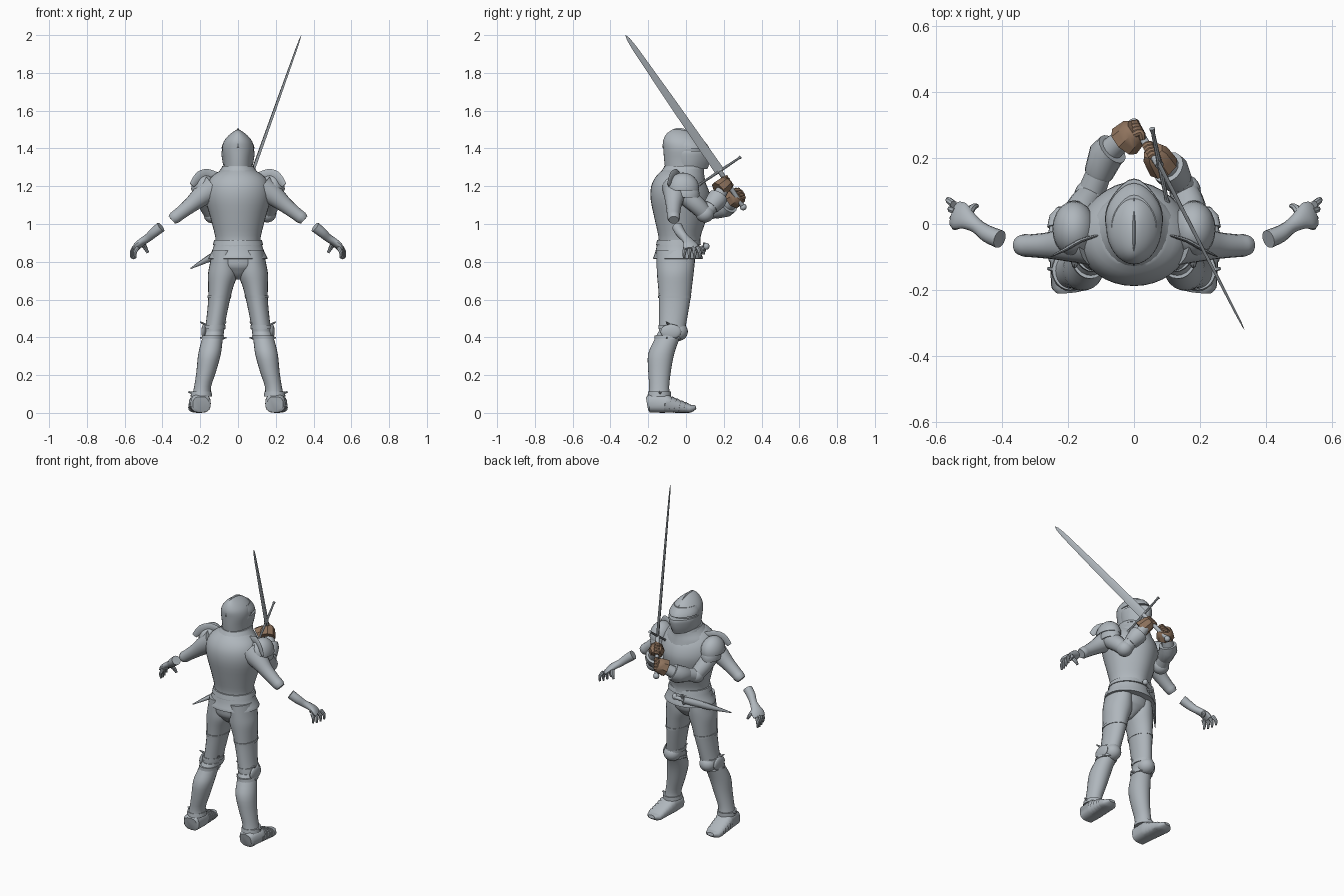
import bpy, bmesh, math
from mathutils import Vector as V


def material(name, col):
    m = bpy.data.materials.new(name)
    m.diffuse_color = (*col, 1)
    return m


STEEL = material("steel grey", (0.43, 0.47, 0.505))
LEATHER = material("brown leather", (0.275, 0.172, 0.11))


def finish(name, bm, mat, angle=38):
    bmesh.ops.recalc_face_normals(bm, faces=bm.faces)
    for f in bm.faces:
        f.smooth = True
    for e in bm.edges:
        e.smooth = len(e.link_faces) == 2 and e.calc_face_angle(0) < math.radians(angle)
    me = bpy.data.meshes.new(name)
    bm.to_mesh(me)
    bm.free()
    me.materials.append(mat)
    ob = bpy.data.objects.new(name, me)
    bpy.context.collection.objects.link(ob)
    return ob


def smooth_path(rows, steps):
    """Catmull-Rom interpolation of tuples."""
    if steps < 2:
        return rows
    out = []
    for i in range(len(rows) - 1):
        a, b, c, d = rows[max(i - 1, 0)], rows[i], rows[i + 1], rows[min(i + 2, len(rows) - 1)]
        for k in range(steps):
            t = k / steps
            out.append(tuple(0.5 * (2 * q + (r - p) * t + (2 * p - 5 * q + 4 * r - s) * t * t
                                    + (3 * q - p - 3 * r + s) * t ** 3)
                             for p, q, r, s in zip(a, b, c, d)))
    return out + [rows[-1]]


def skin(name, rings, mat):
    bm = bmesh.new()
    vs = [[bm.verts.new(p) for p in r] for r in rings]
    n = len(rings[0])
    for a, b in zip(vs, vs[1:]):
        for i in range(n):
            bm.faces.new((a[i], a[(i + 1) % n], b[(i + 1) % n], b[i]))
    bm.faces.new(vs[0])
    bm.faces.new(vs[-1])
    return finish(name, bm, mat)


def loft(name, rows, s=1, mat=STEEL, n=24, steps=3, ridge=0.0):
    """Level rings: x, y, z, half width, half depth; ridge pulls the +y edge out."""
    rings = []
    for x, y, z, rx, ry in smooth_path(rows, steps):
        ring = []
        for i in range(n):
            a = 2 * math.pi * i / n
            ring.append((s * x + rx * math.cos(a),
                         y + ry * math.sin(a) + ridge * max(0, math.sin(a)) ** 6, z))
        rings.append(ring)
    return skin(name, rings, mat)


def boxy(v, power):
    return math.copysign(abs(v) ** power, v)


def tube(name, rows, s=1, mat=STEEL, n=14, steps=3, ref=(0, 0, 1), power=1):
    """Path rings: x, y, z, radius across, radius along ref; power under 1 squares the section."""
    rows = [r if len(r) == 5 else (*r, r[3]) for r in rows]
    rows = smooth_path([(s * r[0], *r[1:]) for r in rows], steps)
    pts = [V(r[:3]) for r in rows]
    rings = []
    for i, (p, r) in enumerate(zip(pts, rows)):
        d = (pts[min(i + 1, len(pts) - 1)] - pts[max(i - 1, 0)]).normalized()
        u = d.cross(V(ref)).normalized()
        v = u.cross(d)
        rings.append([p + u * r[3] * boxy(math.cos(2 * math.pi * k / n), power)
                      + v * r[4] * boxy(math.sin(2 * math.pi * k / n), power) for k in range(n)])
    return skin(name, rings, mat)


def dome(name, loc, size, s=1, cut=None, mat=STEEL):
    """Ellipsoid shell, optionally keeping only the part above a unit height."""
    bm = bmesh.new()
    bmesh.ops.create_uvsphere(bm, u_segments=20, v_segments=12, radius=1)
    if cut is not None:
        bmesh.ops.bisect_plane(bm, geom=bm.verts[:] + bm.edges[:] + bm.faces[:],
                               plane_co=(0, 0, cut), plane_no=(0, 0, -1), clear_outer=True)
    for v in bm.verts:
        v.co = V((s * loc[0], loc[1], loc[2])) + V(a * b for a, b in zip(v.co, size))
    ob = finish(name, bm, mat)
    if cut is not None:
        ob.modifiers.new("thickness", "SOLIDIFY").thickness = 0.006
    return ob


# Torso, pelvis, skirt and belt
loft("cuirass", [(0, -.04, .90, .118, .105), (0, -.04, .94, .122, .107), (0, -.035, 1.03, .145, .132),
                 (0, -.035, 1.13, .172, .152), (0, -.042, 1.2, .168, .142), (0, -.045, 1.25, .14, .115),
                 (0, -.035, 1.285, .09, .09)], n=36, ridge=.012)
loft("pelvis", [(0, -.055, .705, .012, .03), (0, -.055, .725, .045, .06), (0, -.055, .755, .1, .085),
                (0, -.055, .79, .137, .101), (0, -.05, .9, .12, .105)], n=32)
loft("skirt_plate", [(0, -.042, .816, .156, .13), (0, -.042, .82, .157, .132), (0, -.042, .85, .141, .121),
                     (0, -.042, .88, .13, .114), (0, -.042, .91, .124, .108)], n=32, steps=2)
loft("belt", [(0, -.04, .888, .133, .119), (0, -.04, .916, .126, .113)], n=32, steps=1)

# Collar and helmet
loft("collar_plate", [(0, -.035, 1.215, .142, .128), (0, -.035, 1.245, .132, .122),
                      (0, -.025, 1.275, .104, .108), (0, -.015, 1.305, .082, .1)], ridge=.012)
loft("collar_rim", [(0, -.012, 1.29, .09, .108), (0, -.012, 1.308, .083, .103)], steps=1)
loft("helmet_skull", [(0, -.01, 1.29, .073, .1), (0, -.01, 1.34, .077, .106), (0, -.012, 1.395, .084, .108),
                      (0, -.018, 1.435, .076, .104), (0, -.026, 1.467, .052, .084),
                      (0, -.036, 1.488, .026, .055), (0, -.045, 1.5, .005, .02)], n=32)
loft("visor", [(0, .01, 1.29, .073, .08), (0, .014, 1.33, .082, .093), (0, .016, 1.37, .088, .1),
               (0, .016, 1.386, .087, .098)], n=32, ridge=.022)
loft("brow_plate", [(0, .012, 1.401, .087, .1), (0, .006, 1.42, .083, .095),
                    (0, -.006, 1.448, .068, .082)], n=32, ridge=.012)
tube("helmet_comb", [(0, -.121, 1.405, .004, .006), (0, -.107, 1.45, .004, .008), (0, -.08, 1.483, .005, .01),
                     (0, -.04, 1.497, .005, .012), (0, .01, 1.483, .005, .012),
                     (0, .065, 1.448, .004, .01), (0, .1, 1.415, .003, .008)], n=8)

for s in (-1, 1):
    # Leg plates
    loft("thigh", [(.07, -.055, .86, .066, .1), (.077, -.055, .79, .072, .1), (.08, -.057, .735, .079, .097),
                   (.091, -.058, .67, .067, .09), (.1, -.06, .6, .058, .083), (.115, -.068, .5, .052, .074),
                   (.126, -.075, .43, .052, .068)], s)
    loft("thigh_band", [(.098, -.06, .622, .064, .088), (.1, -.06, .608, .062, .087)], s, steps=1)
    loft("shin", [(.126, -.08, .43, .052, .066), (.138, -.105, .38, .056, .066), (.151, -.132, .31, .06, .069),
                  (.168, -.14, .22, .052, .06), (.187, -.142, .14, .045, .053),
                  (.193, -.142, .09, .05, .057)], s)
    for z, x, y in ((.455, .123, -.073), (.4, .133, -.094)):
        loft("knee_band", [(x, y, z + .01, .058, .072), (x + .003, y, z - .01, .059, .073)], s, steps=1)
    dome("knee_cap", (.128, -.045, .43), (.052, .055, .05), s)
    dome("knee_wing", (.18, -.08, .43), (.014, .055, .04), s)
    for dz in (-.035, .035):
        for x0, x1 in ((.17, .2), (.085, .062)):
            tube("knee_strap_end", [(x0, -.09, .43 + dz, .009), (x1, -.105, .44 + dz * 1.2, .003)], s, n=6, steps=1)

    # Armoured foot with overlapping lames
    foot = [(.197, -.203, .048, .042, .038), (.198, -.192, .05, .053, .048), (.2, -.11, .05, .056, .05)]
    for i in range(5):
        y, h = -.105 + i * .025, .049 - i * .005
        foot += [(.202 + .002 * i, y, h, .058 - .001 * i, h),
                 (.202 + .002 * i, y + .024, h - .007, .052 - .001 * i, h - .007)]
    foot += [(.21, .028, .024, .046, .02), (.211, .052, .03, .022, .01)]
    tube("foot_plate", foot, s, n=20, steps=1, power=.75)
    loft("ankle_cuff", [(.194, -.14, .112, .054, .06), (.194, -.142, .088, .057, .062)], s, steps=1)
    tube("ankle_buckle", [(.23, -.14, .1, .01), (.262, -.135, .112, .005)], s, n=6, steps=1)

    # Shoulder plates and upstanding guard
    dome("shoulder_plate", (.182, -.015, 1.187), (.066, .085, .085), s, cut=-.1)
    dome("shoulder_lower_plate", (.182, .0, 1.155), (.054, .072, .075), s, cut=-.2)
    tube("shoulder_guard", [(.11, -.035, 1.255, .004, .018), (.16, -.05, 1.265, .006, .026),
                            (.205, -.075, 1.25, .006, .028), (.245, -.095, 1.205, .003, .015)], s, n=8)

    # Lowered sleeve, stopping short of the separate forearm
    tube("sleeve", [(.13, -.055, 1.19, .072), (.19, -.06, 1.15, .057), (.25, -.065, 1.1, .042),
                    (.31, -.066, 1.053, .035), (.335, -.065, 1.034, .034), (.35, -.065, 1.021, .027)], s)
    tube("forearm", [(.408, -.046, .984, .028), (.445, -.03, .955, .026), (.475, -.008, .928, .022),
                     (.505, .012, .908, .03, .02), (.528, .024, .888, .043, .018), (.544, .03, .868, .04, .014)], s)
    for i in range(4):
        y = -.003 + i * .021
        tube("finger", [(.53 + .006 * i, y, .877, .0115), (.545 + .006 * i, y + .006 * (i - 1), .85, .01),
                        (.542 + .007 * i, y + .007 * (i - 1), .82 - .006 * (i in (1, 2)), .006)],
             s, n=8, ref=(0, 1, 0))
    tube("thumb", [(.505, .03, .9, .015), (.49, .05, .872, .011), (.477, .055, .848, .007)], s, n=8, ref=(0, 1, 0))

# Raised arms: shoulder, elbow, cuff and wrist for each side
arms = ((-1, (.172, 0, 1.15), (.134, .085, 1.05), (.085, .21, 1.09), (.03, .26, 1.135)),
        (1, (.172, 0, 1.15), (.155, .1, 1.055), (.115, .16, 1.125), (.08, .195, 1.185)))
for s, sh, el, cu, wr in arms:
    tube("raised_upper_arm", [(*sh, .053), (*(V(sh).lerp(V(el), .5) + V((.006, .004, 0))), .048), (*el, .042)], s)
    dome("elbow_plate", el, (.048, .05, .047), s)
    tube("raised_forearm", [(*el, .042), (*V(el).lerp(V(cu), .55), .039), (*cu, .038), (*wr, .032)], s)
    tube("forearm_cuff", [(*V(el).lerp(V(cu), .5), .042), (*V(el).lerp(V(cu), .55), .045), (*cu, .054),
                          (*V(cu).lerp(V(wr), .35), .052)], s, n=16, steps=1)

# Sword along one axis, from pommel to tip
pommel, tip, hub = V((0, .303, 1.09)), V((.335, -.32, 2.0)), V((.078, .178, 1.28))
ga, gb = V((.055, .29, 1.355)), V((.101, .066, 1.205))
across = tuple((ga - gb).normalized())
blade = [(*hub.lerp(tip, t), w * .25, w) for t, w in ((0, .026), (.5, .021), (.9, .014), (.97, .009), (1, .001))]
tube("sword_blade", blade, n=4, steps=1, ref=across)
tube("sword_grip", [(*pommel, .012), (*hub, .013)], n=12, steps=1)
dome("sword_pommel", pommel, (.018, .018, .018))
tube("sword_guard", [(*ga, .009), (*ga.lerp(hub, .12), .006), (*hub, .008), (*gb.lerp(hub, .12), .006),
                     (*gb, .009)], n=8, steps=1)

# Leather gloves: flared cuff, hand and fingers closed round the grip
for s, a, b, r in ((-1, (-.03, .25, 1.13), (.008, .287, 1.157), .053),
                   (1, (.09, .172, 1.18), (.058, .222, 1.222), .048)):
    a, b = V(a), V(b)
    tube("glove", [(*a, r), (*a.lerp(b, .4), r * .94), (*a.lerp(b, .8), r * .87), (*b, r * .68)],
         mat=LEATHER, n=8, steps=1)
    d = (tip - pommel).normalized()
    for i in range(4):
        c = b + d * (i - 1.5) * .017
        out = (b - a).normalized() * .008
        tube("glove_finger", [(*(c + V((-.02, -.004, 0))), .011), (*(c + out), .012),
                              (*(c + V((.01, -.016, 0))), .01)], mat=LEATHER, n=8)

# Dagger hung across the hip from the front of the belt
tube("dagger_sheath", [(-.045, .092, .868, .02, .02), (-.145, .004, .822, .016, .02), (-.25, -.105, .765, .002, .003)],
     n=10, steps=2)
tube("dagger_handle", [(-.045, .092, .868, .012), (.0, .11, .88, .012)], n=10, steps=1)
tube("dagger_guard", [(-.052, .092, .84, .008), (-.038, .098, .9, .008)], n=8, steps=1, ref=(0, 1, 0))
dome("dagger_pommel", (.005, .108, .882), (.016, .016, .018))
